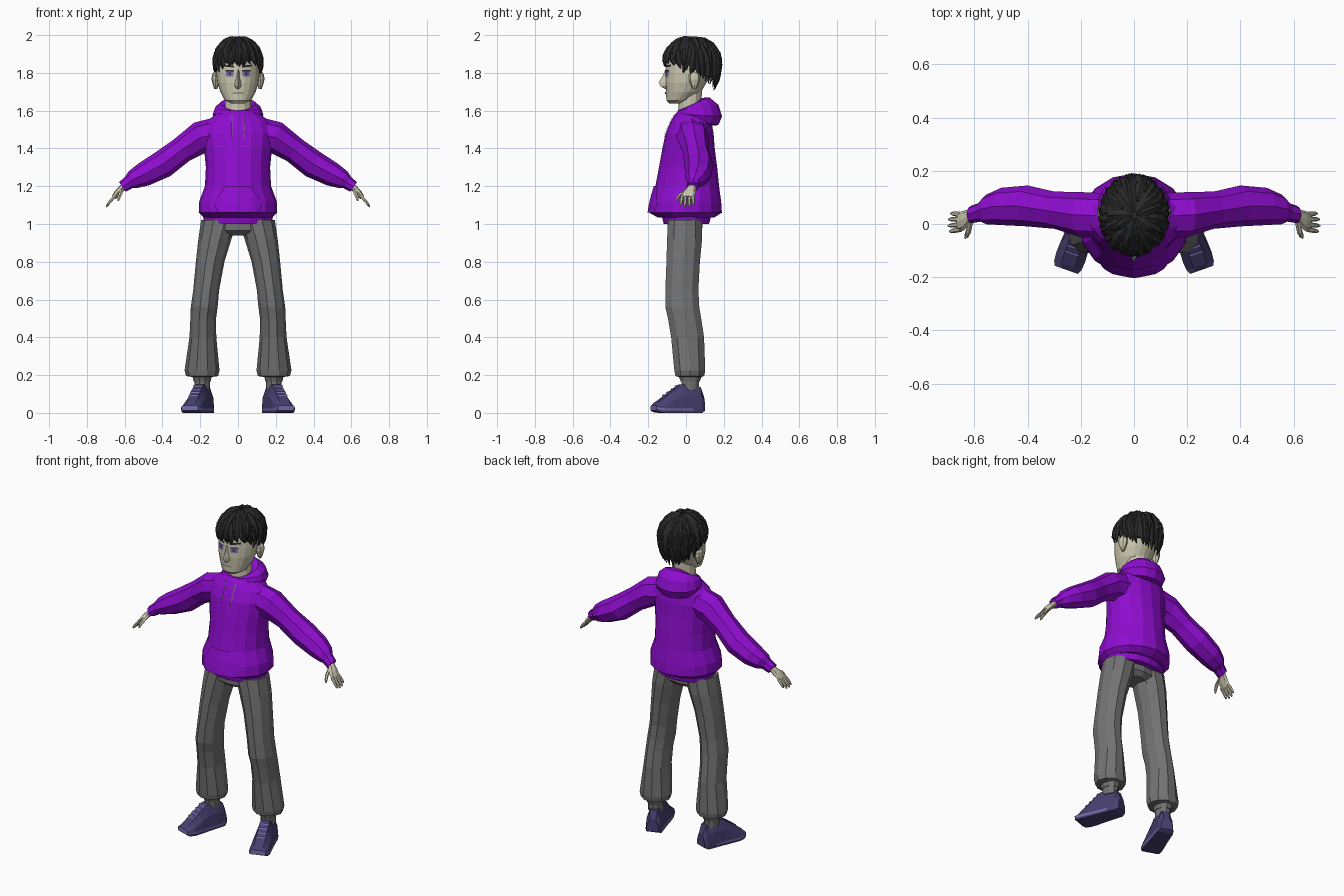
import bpy, bmesh, math, random
from mathutils import Vector as V
from mathutils.bvhtree import BVHTree

if "Cube" in bpy.data.objects:
    bpy.data.objects.remove(bpy.data.objects["Cube"])

random.seed(4)


def colour(name, rgb):
    m = bpy.data.materials.new(name)
    m.diffuse_color = (*rgb, 1)
    m.use_nodes = True
    m.node_tree.nodes["Principled BSDF"].inputs["Base Color"].default_value = m.diffuse_color
    return m


PURPLE = colour("purple cloth", (0.27, 0.004, 0.62))
GREY = colour("grey cloth", (0.17, 0.17, 0.17))
SKIN = colour("pale skin", (0.60, 0.57, 0.43))
HAIR = colour("black hair", (0.022, 0.022, 0.022))
SHOE = colour("indigo shoe", (0.065, 0.05, 0.165))
TRIM = colour("light indigo", (0.18, 0.16, 0.42))
CORD = colour("grey cord", (0.16, 0.15, 0.13))
LIP = colour("lip", (0.34, 0.29, 0.21))


def finish(name, bm, *mats):
    bmesh.ops.recalc_face_normals(bm, faces=bm.faces)
    me = bpy.data.meshes.new(name)
    bm.to_mesh(me)
    bm.free()
    for m in mats:
        me.materials.append(m)
    ob = bpy.data.objects.new(name, me)
    bpy.context.collection.objects.link(ob)
    return ob


def skin_rings(bm, rings, caps=True, loop=False):
    """Join rows of points into a tube."""
    rows = [[bm.verts.new(p) for p in r] for r in rings]
    n = len(rows[0])
    pairs = list(zip(rows, rows[1:])) + ([(rows[-1], rows[0])] if loop else [])
    for a, b in pairs:
        for i in range(n):
            j = (i + 1) % n
            bm.faces.new((a[i], a[j], b[j], b[i]))
    if caps and not loop:
        bm.faces.new(rows[0])
        bm.faces.new(rows[-1])


def oval(c, u, v, n):
    return [V(c) + V(u) * math.cos(2 * math.pi * i / n) + V(v) * math.sin(2 * math.pi * i / n)
            for i in range(n)]


def stack(name, rows, mat, n=12):
    """Upright body part; each row is z, x0, x1, y0, y1."""
    bm = bmesh.new()
    skin_rings(bm, [oval(((a + b) / 2, (c + d) / 2, z), ((b - a) / 2, 0, 0), (0, (d - c) / 2, 0), n)
                    for z, a, b, c, d in rows])
    return finish(name, bm, mat)


def limb(name, rows, mat, n=8):
    """Tube along a path; each row is centre, y radius, radius across."""
    bm, rings = bmesh.new(), []
    for i, (c, ry, r) in enumerate(rows):
        d = V(rows[min(i + 1, len(rows) - 1)][0]) - V(rows[max(i - 1, 0)][0])
        side = V((0, 1, 0))
        across = d.cross(side).normalized()
        rings.append(oval(c, side * ry, across * r, n))
    skin_rings(bm, rings)
    return finish(name, bm, mat)


def plate(name, rows, target, mat, lift=0.004):
    """Thin panel laid on the front of a part; rows of (x, z)."""
    me = target.data
    tree = BVHTree.FromPolygons([v.co for v in me.vertices], [p.vertices for p in me.polygons])
    bm, grid = bmesh.new(), []
    for row in rows:
        line = []
        for x, z in row:
            hit = tree.ray_cast(V((x, -1, z)), V((0, 1, 0)))[0]
            line.append(bm.verts.new((x, (hit.y if hit else 0) - lift, z)))
        grid.append(line)
    for a, b in zip(grid, grid[1:]):
        for i in range(len(a) - 1):
            bm.faces.new((a[i], a[i + 1], b[i + 1], b[i]))
    return finish(name, bm, mat)


def span(x0, x1, z, n=5, rise=0):
    return [(x0 + (x1 - x0) * i / (n - 1), z + rise * i / (n - 1)) for i in range(n)]


# Hooded top: body, hem band, pocket
body = stack("hoodie_body", [(z, -w, w, a, b) for z, w, a, b in (
    (1.035, .18, -.15, .15), (1.06, .208, -.195, .19), (1.12, .205, -.185, .186), (1.2, .175, -.162, .175),
    (1.3, .17, -.143, .165), (1.4, .18, -.125, .152), (1.48, .19, -.108, .146), (1.54, .17, -.083, .135),
    (1.58, .12, -.06, .12), (1.6, .08, -.04, .09))], PURPLE, 16)
stack("hoodie_hem", [(1.0, -.18, .18, -.118, .122), (1.05, -.186, .186, -.13, .135)], PURPLE, 16)
plate("pocket", [span(-w, w, z, 9) for z, w in ((1.06, .11), (1.1, .125), (1.14, .11), (1.2, .07))],
      body, PURPLE, .009)

# Hood: a roll round the neck that swells into a bag at the back
bm, rings = bmesh.new(), []
for k in range(16):
    a = 2 * math.pi * k / 16
    b = (1 - math.cos(a)) / 2
    out = V((math.sin(a), -math.cos(a), 0))
    c = V((.092 * math.sin(a), .045 - .078 * math.cos(a), 1.585 + .01 * b))
    rings.append(oval(c, out * (.016 + .052 * b) + V((0, 0, -.025 * b)), V((0, 0, .02 + .056 * b)), 8))
skin_rings(bm, rings, loop=True)
finish("hood", bm, PURPLE)

# Neck and head
stack("neck", [(1.55, -.075, .075, -.045, .085), (1.62, -.07, .07, -.04, .08), (1.71, -.065, .065, -.04, .085)],
      SKIN)
head = stack("head", [(z, -w, w, a, b) for z, w, a, b in (
    (1.638, .035, -.088, -.02), (1.655, .07, -.104, .03), (1.70, .094, -.106, .08), (1.75, .109, -.109, .11),
    (1.80, .115, -.108, .135), (1.86, .112, -.106, .15), (1.92, .095, -.08, .13), (1.96, .06, -.04, .09))],
    SKIN, 20)
bm = bmesh.new()
skin_rings(bm, [[V((-w, -.095, z)), V((0, y, z)), V((w, -.095, z))] for z, w, y in (
    (1.715, .014, -.112), (1.73, .024, -.135), (1.75, .02, -.145), (1.78, .012, -.125), (1.82, .012, -.108))])
finish("nose", bm, SKIN)
plate("mouth", [span(-.03, .03, 1.688), span(-.034, .034, 1.693), span(-.022, .022, 1.698)], head, LIP, .005)

# Hair: a fitted cap covered in tapering locks
def hair_point(az, th, k=1.0):
    over = max(0, th - math.pi / 2)
    s = 1 - .13 * over ** 2 if over else math.sin(th)
    z = -over if over else math.cos(th)
    return V((.124 * k * s * math.sin(az), .033 - .148 * k * s * math.cos(az), 1.865 + .124 * k * z))


def hair_end(az):
    return math.radians(99 + 54 * ((1 - math.cos(az)) / 2) ** 1.4)


bm = bmesh.new()
skin_rings(bm, [[hair_point(2 * math.pi * i / 24, (hair_end(2 * math.pi * i / 24) - .22) * t / 8, .97)
                 for i in range(24)] for t in (.4, 1, 2, 3, 4, 5, 6, 7, 8)])
finish("hair_cap", bm, HAIR)
bm = bmesh.new()
for start, count, stop in ((.08, 9, .55), (.4, 14, .8), (.75, 20, 1.0), (1.0, 24, 1.04)):
    for k in range(count):
        az = 2 * math.pi * (k + random.uniform(.2, .8)) / count
        end = hair_end(az) * stop + random.uniform(-.1, .1)
        twist = random.uniform(-.22, .22)
        wide = random.uniform(.018, .026)
        rings = []
        for t, w, h in ((0, .45, .3), (.25, .9, .9), (.5, 1, 1), (.75, .8, .9), (1, .12, .2)):
            a, th = az + twist * t * t, start + (end - start) * t
            p = hair_point(a, th)
            out = (p - V((0, .033, 1.85))).normalized()
            along = V((math.cos(a), math.sin(a), 0))
            rings.append(oval(p, along * wide * w, out * .0125 * h, 4))
        skin_rings(bm, rings)
finish("hair_locks", bm, HAIR)

# Hips
stack("trouser_hips", [(.94, -.07, .07, -.07, .06), (.965, -.17, .17, -.098, .085), (1.03, -.175, .175, -.1, .09)],
      GREY)

for s, tag in ((1, "left"), (-1, "right")):
    # Face details
    plate(tag + "_eye", [span(s * .025, s * .063, z) for z in (1.782, 1.795, 1.808)], head, TRIM, .004)
    plate(tag + "_pupil", [span(s * .037, s * .051, z, 3) for z in (1.786, 1.804)], head, SHOE, .006)
    plate(tag + "_lash", [span(s * .022, s * .067, z) for z in (1.808, 1.814)], head, HAIR, .006)
    plate(tag + "_brow", [span(s * .02, s * .075, z, 5, .006) for z in (1.828, 1.838)], head, HAIR, .006)
    stack(tag + "_ear", [(z, s * .118 - w, s * .118 + w, .045 - d, .045 + d) for z, w, d in (
        (1.715, .008, .008), (1.735, .015, .02), (1.765, .022, .03), (1.79, .02, .028), (1.805, .01, .012))],
        SKIN, 8)
    # Drawstring
    plate(tag + "_drawstring", [span(s * .029, s * .035, z, 2) for z in (1.455, 1.48, 1.51, 1.54, 1.575)],
          body, CORD, .008)
    # Sleeve and cuff
    limb(tag + "_sleeve", [((s * x, y, z), ry, r) for x, y, z, ry, r in (
        (.09, .03, 1.48, .085, .09), (.2, .035, 1.458, .085, .085), (.3, .052, 1.39, .07, .07),
        (.4, .068, 1.315, .077, .074), (.5, .066, 1.262, .07, .064), (.555, .055, 1.235, .056, .05),
        (.582, .045, 1.218, .034, .034))], PURPLE)
    limb(tag + "_cuff", [((s * .575, .045, 1.222), .036, .036), ((s * .612, .036, 1.196), .033, .031)], PURPLE)
    # Hand: palm, four fingers, thumb
    limb(tag + "_palm", [((s * x, y, z), ry, r) for x, y, z, ry, r in (
        (.59, .036, 1.21, .022, .018), (.618, .028, 1.187, .026, .017), (.638, .014, 1.165, .037, .017),
        (.658, .008, 1.14, .036, .013))], SKIN)
    for i, (y, reach) in enumerate(((.036, .8), (.018, .97), (-.002, 1), (-.02, .9))):
        limb(f"{tag}_finger_{i + 1}", [((s * (.65 + .048 * t * reach), y * (1 + .2 * t) - .004 * t,
             1.148 - (.04 * t + .018 * t * t) * reach), w, w) for t, w in (
             (0, .0095), (.4, .0095), (.8, .008), (1, .004))], SKIN, 6)
    limb(tag + "_thumb", [((s * .615, .012, 1.185), .012, .011), ((s * .622, -.025, 1.162), .012, .011),
                          ((s * .63, -.045, 1.14), .009, .009), ((s * .634, -.052, 1.122), .004, .004)], SKIN, 6)
    # Trouser leg, gathered at the ankle
    stack(tag + "_trouser_leg", [(z, s * a, s * b, c, d) for z, a, b, c, d in (
        (.165, .145, .235, -.03, .075), (.19, .14, .24, -.04, .085), (.195, .105, .275, -.06, .1),
        (.225, .098, .283, -.066, .106), (.4, .115, .257, -.083, .1), (.5, .116, .252, -.1, .085),
        (.56, .108, .25, -.114, .075), (.65, .1, .237, -.114, .07), (.8, .072, .223, -.108, .078),
        (.92, .035, .21, -.105, .09), (1.02, .0, .195, -.1, .09))], GREY, 10)
    stack(tag + "_sock", [(.12, s * .15, s * .23, -.025, .07), (.18, s * .148, s * .232, -.028, .072)], GREY, 10)

    # Shoe: cross-sections from heel to toe, turned outward
    fwd, side = V((s * .33, -.944, 0)), V((s * .944, .33, 0))
    heel = V((s * .163, .09, 0))
    bm, rings = bmesh.new(), []
    for t, w, low, h in ((0, .034, .012, .085), (.02, .044, 0, .135), (.07, .047, 0, .155), (.13, .049, 0, .15),
                         (.18, .053, 0, .115), (.23, .055, 0, .078), (.262, .052, .004, .056), (.278, .044, .012, .04)):
        half = [(w, low), (w * 1.04, low + .012), (w * 1.04, low + .024), (w * .93, max(low + .026, h * .6)),
                (w * .5, h)]
        prof = half + [(-x, z) for x, z in reversed(half)]
        rings.append([heel + fwd * t + side * x + V((0, 0, z)) for x, z in prof])
    skin_rings(bm, rings)
    for f in bm.faces:
        f.normal_update()
        c = f.calc_center_median()
        top = max(v.co.z for v in f.verts)
        if abs(f.normal.z) < .6 and top < .042 and min(v.co.z for v in f.verts) > .011 and c.y < .06:
            f.material_index = 1
    finish(tag + "_shoe", bm, SHOE, TRIM)
    # Laces
    bm = bmesh.new()
    for k in range(4):
        t = .145 + .024 * k
        z = .15 - (t - .13) * .7 + .004
        c = heel + fwd * t + V((0, 0, z))
        skin_rings(bm, [oval(c + side * x, fwd * .005 - V((0, 0, .0036)), V((0, 0, .003)), 4)
                        for x in (-.027, .027)])
    finish(tag + "_laces", bm, TRIM)
